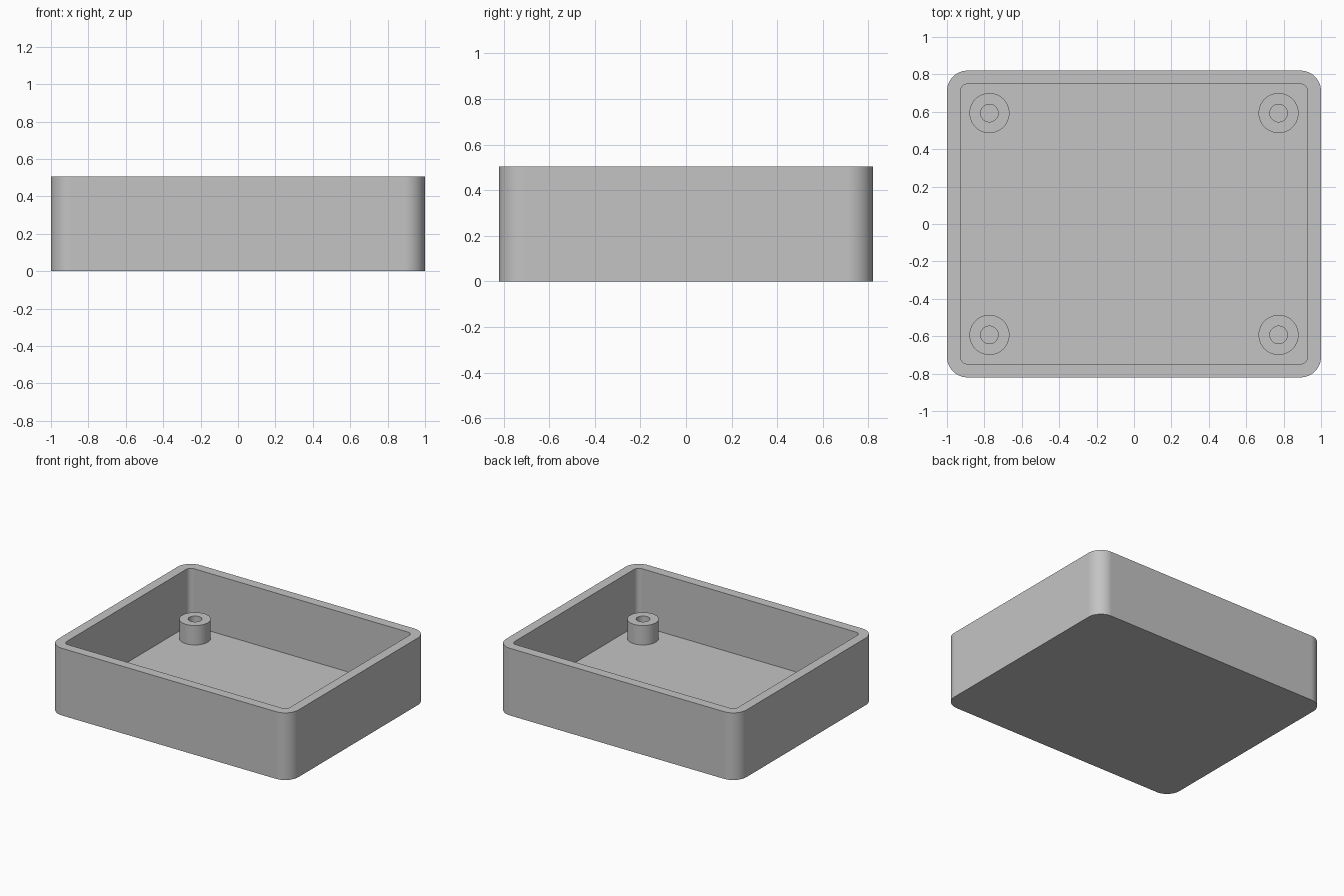
import bpy, bmesh, math
from mathutils import Matrix, Vector

if "Cube" in bpy.data.objects:
    bpy.data.objects.remove(bpy.data.objects["Cube"], do_unlink=True)

HALF_X, HALF_Y, HEIGHT = 1.0, 0.82, 0.505
WALL, FLOOR = 0.072, 0.072
CORNER = 0.11

grey = bpy.data.materials.new("light_grey_plastic")
grey.use_nodes = True
colour = (0.55, 0.55, 0.55, 1)
grey.diffuse_color = colour
grey.node_tree.nodes["Principled BSDF"].inputs["Base Color"].default_value = colour


def make_object(name, bm):
    bmesh.ops.recalc_face_normals(bm, faces=bm.faces)
    mesh = bpy.data.meshes.new(name)
    bm.to_mesh(mesh)
    bm.free()
    mesh.materials.append(grey)
    obj = bpy.data.objects.new(name, mesh)
    bpy.context.collection.objects.link(obj)
    return obj


def rounded_prism(name, half_a, half_b, radius, low, high, segments=14, matrix=None):
    """Extrude a rounded rectangle from low to high."""
    bm = bmesh.new()
    points = []
    for quarter, (sa, sb) in enumerate([(1, 1), (-1, 1), (-1, -1), (1, -1)]):
        for i in range(segments + 1):
            angle = (quarter + i / segments) * math.pi / 2
            points.append((sa * (half_a - radius) + radius * math.cos(angle),
                           sb * (half_b - radius) + radius * math.sin(angle), low))
    face = bm.faces.new([bm.verts.new(p) for p in points])
    top = bmesh.ops.extrude_face_region(bm, geom=[face])["geom"]
    bmesh.ops.translate(bm, vec=(0, 0, high - low),
                        verts=[v for v in top if isinstance(v, bmesh.types.BMVert)])
    bmesh.ops.remove_doubles(bm, verts=bm.verts, dist=1e-5)
    if matrix:
        bm.transform(matrix)
    return make_object(name, bm)


def finish(obj):
    """Smooth the curves while flat walls stay flat."""
    bpy.ops.object.select_all(action="DESELECT")
    obj.select_set(True)
    bpy.context.view_layer.objects.active = obj
    bpy.ops.object.shade_smooth_by_angle(angle=math.radians(30))
    weighted = obj.modifiers.new("flat_walls", "WEIGHTED_NORMAL")
    weighted.keep_sharp = True


# Open tray: solid block with the cavity and the cable slot cut away
tray = rounded_prism("tray", HALF_X, HALF_Y, CORNER, 0, HEIGHT)
cavity = rounded_prism("cavity_cutter", HALF_X - WALL, HALF_Y - WALL,
                       CORNER - WALL, FLOOR, HEIGHT + 0.2)
slot_frame = Matrix.Translation((-HALF_X, 0, 0.338)) @ Matrix.Rotation(math.pi / 2, 4, "Y")
slot = rounded_prism("slot_cutter", 0.13, 0.231, 0.1299, -0.15, 0.15, matrix=slot_frame)

for cutter in (cavity, slot):
    cutter.hide_render = True
    cut = tray.modifiers.new(cutter.name, "BOOLEAN")
    cut.operation = "DIFFERENCE"
    cut.solver = "EXACT"
    cut.object = cutter

depsgraph = bpy.context.evaluated_depsgraph_get()
cut_mesh = bpy.data.meshes.new_from_object(tray.evaluated_get(depsgraph))
tray.modifiers.clear()
tray.data = cut_mesh
for cutter in (cavity, slot):
    bpy.data.objects.remove(cutter, do_unlink=True)
finish(tray)


# Screw posts: a ring profile spun round each post's axis
def screw_post(name, x, y, outer=0.107, inner=0.047, top=0.218):
    bm = bmesh.new()
    base = FLOOR - 0.02
    profile = [(inner, base), (inner, top), (outer, top), (outer, base)]
    verts = [bm.verts.new((r, 0, z)) for r, z in profile]
    edges = [bm.edges.new((verts[i], verts[(i + 1) % 4])) for i in range(4)]
    bmesh.ops.spin(bm, geom=verts + edges, cent=(0, 0, 0), axis=(0, 0, 1),
                   angle=2 * math.pi, steps=48)
    bmesh.ops.remove_doubles(bm, verts=bm.verts, dist=1e-4)
    bmesh.ops.translate(bm, verts=bm.verts, vec=Vector((x, y, 0)))
    finish(make_object(name, bm))


for x_name, x in (("left", 0.773), ("right", -0.773)):
    for y_name, y in (("front", -0.593), ("back", 0.593)):
        screw_post(f"{y_name}_{x_name}_screw_post", x, y)
